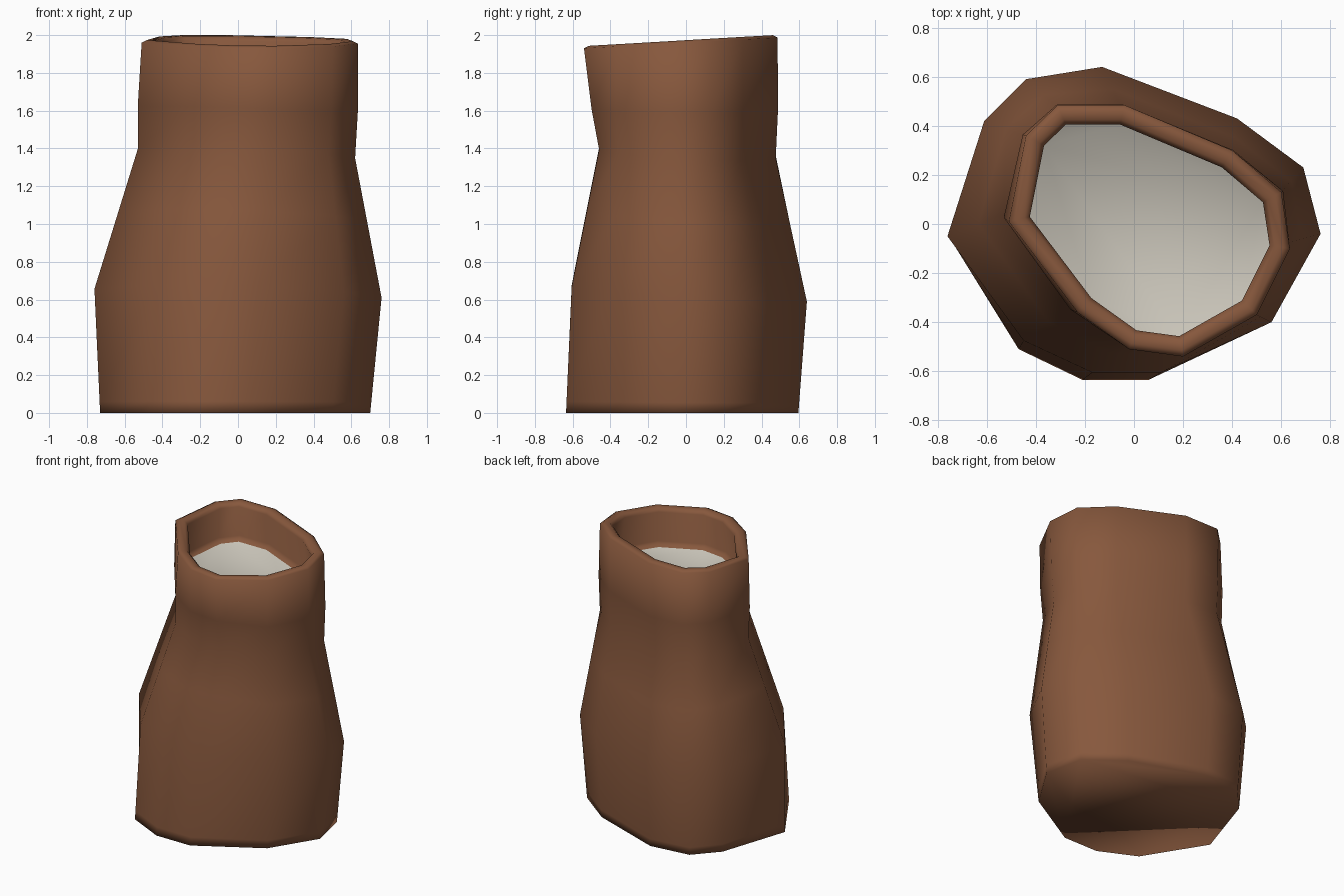
import bpy
import bmesh
from mathutils import Vector

cube = bpy.data.objects.get("Cube")
if cube:
    bpy.data.objects.remove(cube, do_unlink=True)


def make_material(name, colour):
    mat = bpy.data.materials.new(name)
    mat.use_nodes = True
    mat.diffuse_color = (*colour, 1)
    shader = next(n for n in mat.node_tree.nodes if n.type == 'BSDF_PRINCIPLED')
    shader.inputs["Base Color"].default_value = (*colour, 1)
    shader.inputs["Roughness"].default_value = 0.8
    return mat


brown_clay = make_material("brown clay", (0.242, 0.097, 0.046))
pale_filling = make_material("pale filling", (0.58, 0.55, 0.48))


def ring(outline, height, tilt_x=0.0, tilt_y=0.0):
    """Lift a plan outline onto a slightly tilted plane."""
    return [Vector((x, y, height + tilt_x * x + tilt_y * y)) for x, y in outline]


def blend(first, second, t):
    return [a.lerp(b, t) for a, b in zip(first, second)]


def inset(points, distance, drop):
    """Move a counter-clockwise ring inwards by an even distance and lower it."""
    result = []
    for i, point in enumerate(points):
        before = (point - points[i - 1]).xy.normalized()
        after = (points[(i + 1) % len(points)] - point).xy.normalized()
        inward = Vector((-before.y - after.y, before.x + after.x)).normalized()
        reach = distance / max(inward.dot(Vector((-after.y, after.x))), 0.5)
        result.append(point + Vector((inward.x * reach, inward.y * reach, -drop)))
    return result


# Hand-shaped plan outlines, counter-clockwise from the left side
base_plan = [(.7, -.06), (.64, .22), (.39, .41), (-.13, .595), (-.42, .56), (-.57, .395),
             (-.73, -.09), (-.47, -.51), (-.21, -.635), (.06, -.635), (.5, -.38)]
belly_plan = [(.76, -.04), (.69, .23), (.42, .43), (-.13, .64), (-.44, .59), (-.61, .42),
              (-.76, -.05), (-.45, -.475), (-.17, -.605), (.11, -.605), (.56, -.4)]
neck_plan = [(.62, -.08), (.6, .13), (.4, .29), (-.05, .475), (-.31, .475), (-.45, .36),
             (-.53, .04), (-.27, -.33), (-.05, -.46), (.17, -.46), (.48, -.36)]
rim_plan = [(.635, -.1), (.6, .13), (.4, .3), (-.04, .485), (-.31, .485), (-.44, .36),
            (-.51, .01), (-.23, -.36), (-.02, -.51), (.2, -.54), (.5, -.37)]

base = ring(base_plan, 0)
belly = ring(belly_plan, .63, -.03, -.07)
neck = ring(neck_plan, 1.375, -.05, -.06)
rim = ring(rim_plan, 1.96, 0, .055)

# Outer wall, rounded lip and inner wall, from the ground up and back down
rings = [
    base,
    blend(base, belly, .09),
    belly,
    blend(belly, neck, .55),
    neck,
    inset(blend(neck, rim, .4), -.008, 0),
    rim,
    inset(rim, .025, -.013),
    inset(rim, .06, -.008),
    inset(rim, .08, .015),
    # The hollow widens under the lip and curves back in at the contents
    inset(rim, .05, .24),
    inset(rim, .08, .27),
]

bm = bmesh.new()
loops = [[bm.verts.new(p) for p in points] for points in rings]
for lower, upper in zip(loops, loops[1:]):
    for i in range(len(lower)):
        j = (i + 1) % len(lower)
        bm.faces.new((lower[i], lower[j], upper[j], upper[i]))

# Closed foot and the surface of the contents
bm.faces.new(list(reversed(loops[0])))
filling = bm.faces.new(loops[-1])
filling.material_index = 1
for face in bm.faces:
    face.smooth = True

mesh = bpy.data.meshes.new("clay_pot")
bm.to_mesh(mesh)
bm.free()
mesh.materials.append(brown_clay)
mesh.materials.append(pale_filling)
pot = bpy.data.objects.new("clay_pot", mesh)
bpy.context.collection.objects.link(pot)
